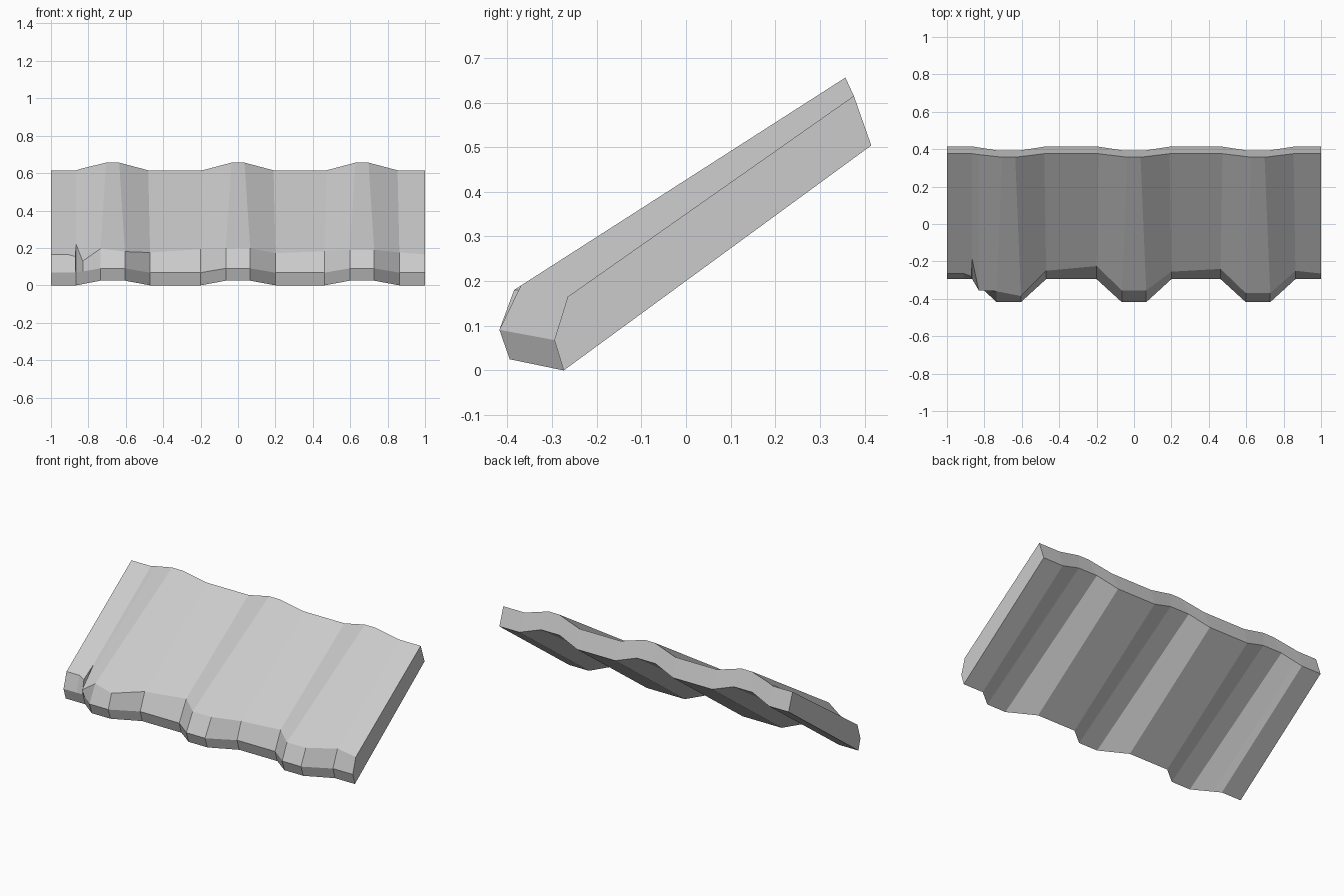
import bpy
import bmesh
from mathutils import Vector

default_cube = bpy.data.objects.get("Cube")
if default_cube:
    bpy.data.objects.remove(default_cube, do_unlink=True)

# Side sections (y, z) of the slab in a valley and on a crest
VALLEY = dict(foot=(-0.274, 0.0), lip=(-0.295, 0.068), bevel=(-0.265, 0.165),
              back_top=(0.376, 0.615), back_bottom=(0.415, 0.504))
CREST = dict(foot=(-0.395, 0.025), lip=(-0.418, 0.091), bevel=(-0.37, 0.19),
             back_top=(0.357, 0.656), back_bottom=(0.394, 0.548))
ORDER = ("foot", "lip", "bevel", "back_top", "back_bottom")


def section(x, height, bevel_y=None, back_shift=0.0):
    """One closed section; height blends from valley (0) to crest (1)."""
    pts = {k: Vector(VALLEY[k]).lerp(Vector(CREST[k]), height) for k in ORDER}
    if bevel_y is not None:
        # Slide the worn edge along the top slope
        slope = pts["back_top"] - pts["bevel"]
        t = (bevel_y - pts["bevel"].x) / slope.x
        pts["bevel"] = pts["bevel"] + slope * t
    return [Vector((x + (back_shift if k == "back_top" else 0.0), *pts[k]))
            for k in ORDER]


def ridge(centre, worn, first_valley=True):
    """Valley, crest, crest, valley; the crest narrows toward the back."""
    steps = [(-0.2, 0, 0.01), (-0.065, 1, 0.03),
             (0.065, 1, -0.03), (0.2, 0, -0.01)]
    return [section(centre + dx, h, y, s)
            for (dx, h, s), y in zip(steps, worn)
            if first_valley or dx > -0.2]


# Left end with the chipped notch, then three ridges
sections = [section(-1, 0), section(-0.91, 0, -0.265),
            section(-0.87, 0, -0.28), section(-0.865, 0, -0.19),
            section(-0.83, 0.27, -0.355)]
sections += ridge(-0.67, (0, -0.36, -0.385, -0.25), first_valley=False)
sections += ridge(0, (-0.225, -0.355, -0.355, -0.255))
sections += ridge(0.663, (-0.24, -0.37, -0.37, -0.25))
sections.append(section(1, 0))

# Skin neighbouring sections and cap the ends
bm = bmesh.new()
rings = [[bm.verts.new(p) for p in ring] for ring in sections]
for a, b in zip(rings, rings[1:]):
    for i in range(len(ORDER)):
        j = (i + 1) % len(ORDER)
        bm.faces.new((a[i], a[j], b[j], b[i]))
bm.faces.new(rings[0])
bm.faces.new(list(reversed(rings[-1])))
bmesh.ops.recalc_face_normals(bm, faces=bm.faces)

mesh = bpy.data.meshes.new("roof_slab")
bm.to_mesh(mesh)
bm.free()
roof_slab = bpy.data.objects.new("roof_slab", mesh)
bpy.context.collection.objects.link(roof_slab)

# Plain grey finish
grey = bpy.data.materials.new("light_grey")
grey.use_nodes = True
colour = (0.6, 0.6, 0.6, 1)
grey.diffuse_color = colour
grey.node_tree.nodes["Principled BSDF"].inputs["Base Color"].default_value = colour
mesh.materials.append(grey)
